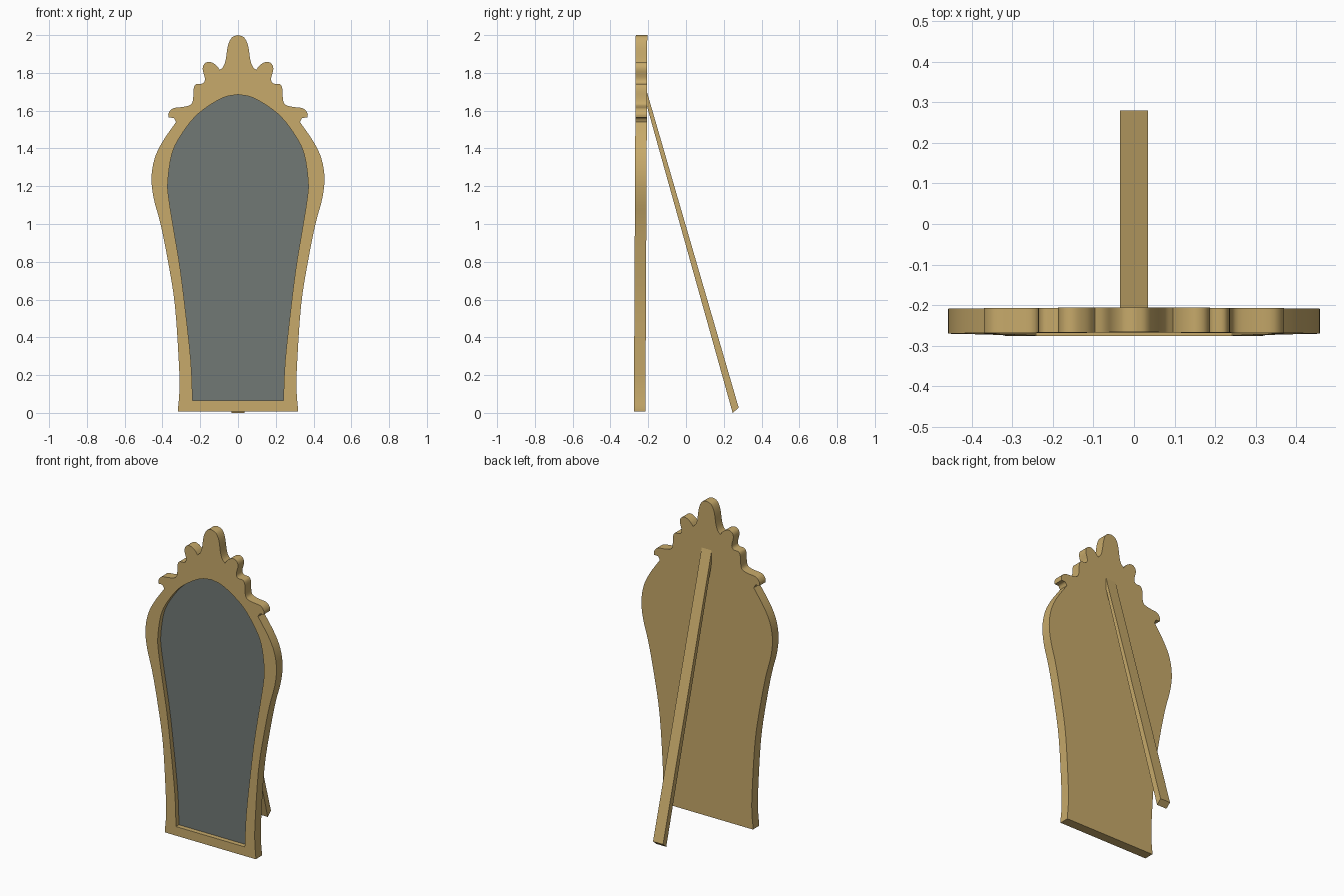
import bpy, bmesh, math
from mathutils import Vector

cube = bpy.data.objects.get("Cube")
if cube:
    bpy.data.objects.remove(cube, do_unlink=True)


def material(name, rgb):
    m = bpy.data.materials.new(name)
    m.use_nodes = True
    m.diffuse_color = (*rgb, 1)
    m.node_tree.nodes["Principled BSDF"].inputs["Base Color"].default_value = (*rgb, 1)
    return m


gold = material("antique gold", (0.57, 0.40, 0.145))
glass = material("grey mirror glass", (0.165, 0.19, 0.178))


def smooth_run(pts, steps=4):
    """Catmull-Rom run through the points, ends kept as corners."""
    p = [Vector(q) for q in pts]
    p = [p[0] * 2 - p[1]] + p + [p[-1] * 2 - p[-2]]
    out = []
    for a, b, c, d in zip(p, p[1:], p[2:], p[3:]):
        for i in range(steps):
            t = i / steps
            out.append(0.5 * (2 * b + (c - a) * t + (2 * a - 5 * b + 4 * c - d) * t * t
                              + (3 * b - a - 3 * c + d) * t ** 3))
    return out + [p[-2]]


def mirrored_loop(runs):
    """Join right-hand runs ending on the centre line and mirror them."""
    half = []
    for run in runs:
        for q in smooth_run(run):
            if not half or (q - half[-1]).length > 1e-4:
                half.append(q)
    return half + [Vector((-q.x, q.y)) for q in reversed(half[:-1])]


def finish(bm, name, mats):
    bmesh.ops.recalc_face_normals(bm, faces=bm.faces)
    mesh = bpy.data.meshes.new(name)
    bm.to_mesh(mesh)
    bm.free()
    ob = bpy.data.objects.new(name, mesh)
    bpy.context.collection.objects.link(ob)
    for m in mats:
        mesh.materials.append(m)
    bpy.ops.object.select_all(action="DESELECT")
    bpy.context.view_layer.objects.active = ob
    ob.select_set(True)
    bpy.ops.object.shade_smooth_by_angle(angle=math.radians(35))
    return ob


# Outer silhouette: body side, side scroll, step, small leaf, central leaf
outer = mirrored_loop([
    [(.317, .008), (.317, .03), (.311, .1), (.311, .22), (.333, .56), (.37, .8), (.41, 1.0),
     (.445, 1.13), (.458, 1.24), (.442, 1.345), (.40, 1.435), (.328, 1.54)],
    [(.328, 1.54), (.34, 1.56), (.367, 1.563)],
    [(.367, 1.563), (.368, 1.585), (.345, 1.612), (.29, 1.62), (.25, 1.632), (.238, 1.66),
     (.235, 1.715), (.222, 1.74), (.188, 1.744), (.175, 1.768), (.187, 1.82), (.176, 1.85),
     (.148, 1.858), (.115, 1.84), (.096, 1.815)],
    [(.096, 1.815), (.077, 1.835), (.065, 1.87), (.053, 1.945), (.032, 1.988), (0, 2.0)],
])

# Opening for the glass
inner = mirrored_loop([
    [(.24, .065), (.25, .28), (.285, .6), (.31, .79), (.34, .97), (.367, 1.14), (.371, 1.23),
     (.35, 1.37), (.305, 1.465), (.23, 1.565), (.148, 1.63), (.07, 1.672), (0, 1.685)],
])

# Frame with recessed glass, leaning very slightly back
bm = bmesh.new()


def ring(loop, depth):
    verts = [bm.verts.new((q.x, -.276 + depth + .005 * q.y, q.y)) for q in loop]
    edges = [bm.edges.new((a, b)) for a, b in zip(verts, verts[1:] + verts[:1])]
    return verts, edges


def wall(a, b):
    n = len(a)
    for i in range(n):
        j = (i + 1) % n
        bm.faces.new((a[i], a[j], b[j], b[i]))


front, front_edges = ring(outer, 0)
back, _ = ring(outer, .061)
lip, lip_edges = ring(inner, 0)
floor, _ = ring(inner, .03)
bmesh.ops.triangle_fill(bm, edges=front_edges + lip_edges, use_beauty=True)
wall(front, back)
wall(lip, floor)
bm.faces.new(back)
bm.faces.new(floor).material_index = 1
finish(bm, "mirror_frame", [gold, glass])

# Rear easel leg, tapering into the back of the frame
bm = bmesh.new()
profile = [(-.207, 1.625), (.247, 0), (.279, .027), (-.207, 1.70)]
sides = [[bm.verts.new((x, y, z)) for y, z in profile] for x in (-.035, .035)]
for s in sides:
    bm.faces.new(s)
wall(*sides)
finish(bm, "easel_leg", [gold])
